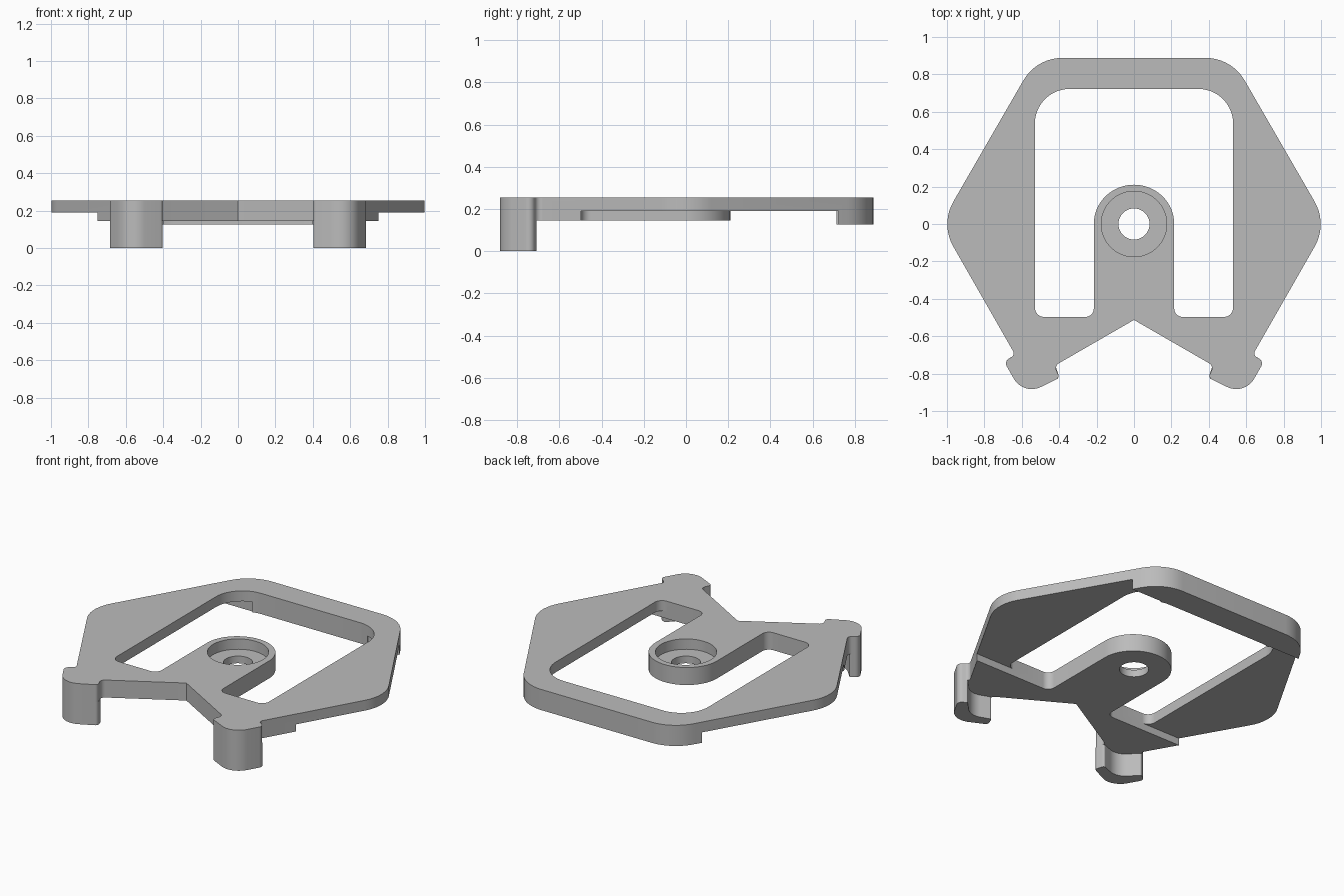
import bpy, bmesh, math
from mathutils import Vector

if "Cube" in bpy.data.objects:
    bpy.data.objects.remove(bpy.data.objects["Cube"])

GREY = (0.5, 0.5, 0.5, 1)
mat = bpy.data.materials.new("light grey")
mat.use_nodes = True
mat.diffuse_color = GREY
mat.node_tree.nodes["Principled BSDF"].inputs["Base Color"].default_value = GREY

TOP, PLATE, FRONT, BACK = 0.255, 0.19, 0.145, 0.125


def rounded(corners):
    """Replace each (x, y, radius) corner by a tangent arc."""
    out = []
    for i, (x, y, r) in enumerate(corners):
        p = Vector((x, y))
        a = (Vector(corners[i - 1][:2]) - p).normalized()
        b = (Vector(corners[(i + 1) % len(corners)][:2]) - p).normalized()
        if r == 0:
            out.append(p)
            continue
        half = a.angle(b) / 2
        centre = p + (a + b).normalized() * r / math.sin(half)
        start = p + a * r / math.tan(half) - centre
        end = p + b * r / math.tan(half) - centre
        turn = math.atan2(start.x * end.y - start.y * end.x, start.dot(end))
        steps = max(3, math.ceil(abs(turn) / math.radians(7)))
        for k in range(steps + 1):
            t = turn * k / steps
            c, s = math.cos(t), math.sin(t)
            out.append(centre + Vector((start.x * c - start.y * s, start.x * s + start.y * c)))
    return out


def prism(name, points, z0, z1):
    bm = bmesh.new()
    face = bm.faces.new([bm.verts.new((p[0], p[1], z0)) for p in points])
    ext = bmesh.ops.extrude_face_region(bm, geom=[face])["geom"]
    verts = [v for v in ext if isinstance(v, bmesh.types.BMVert)]
    bmesh.ops.translate(bm, verts=verts, vec=(0, 0, z1 - z0))
    bmesh.ops.recalc_face_normals(bm, faces=bm.faces)
    mesh = bpy.data.meshes.new(name)
    bm.to_mesh(mesh)
    bm.free()
    mesh.materials.append(mat)
    obj = bpy.data.objects.new(name, mesh)
    bpy.context.collection.objects.link(obj)
    return obj


def box(x0, x1, y0, y1, z0, z1):
    return prism("cutter", [(x0, y0), (x1, y0), (x1, y1), (x0, y1)], z0, z1)


def circle(r, n=64):
    return [(r * math.cos(math.tau * k / n), r * math.sin(math.tau * k / n)) for k in range(n)]


def mirror(half):
    return [(-c[0],) + tuple(c[1:]) for c in reversed(half)]


def activate(obj):
    bpy.ops.object.select_all(action="DESELECT")
    obj.select_set(True)
    bpy.context.view_layer.objects.active = obj


def cut(obj, cutter):
    mod = obj.modifiers.new("cut", "BOOLEAN")
    mod.operation = "DIFFERENCE"
    mod.solver = "EXACT"
    mod.object = cutter
    activate(obj)
    bpy.ops.object.modifier_apply(modifier=mod.name)
    bpy.data.objects.remove(cutter)


def smooth(obj):
    activate(obj)
    bpy.ops.object.shade_smooth_by_angle(angle=math.radians(30))


# Frame outline: rounded hexagon with two lobes and a notch at the front
lobe = [(0.695, -0.735, 0.03), (0.591, -0.917, 0.11), (0.398, -0.822, 0.02)]
side = [(0.522, 0.888, 0.24), (1.035, 0, 0.24), (0.635, -0.70, 0.025)] + lobe
side += [(0.425, -0.758, 0.03)]
outline = side + [(0, -0.513, 0)] + mirror(side)
frame = prism("frame", rounded(outline), BACK, TOP)

# Window around the central tongue
inner = [(0.53, 0.722, 0.185), (0.53, -0.497, 0.05), (0.215, -0.497, 0.045)]
arc = [(0.215 * math.cos(t), 0.21 * math.sin(t), 0)
       for t in (math.pi * k / 32 for k in range(33))]
window = inner + arc + mirror(inner)
cut(frame, prism("cutter", rounded(window), -1, 1))

# Stepped underside: thin side rails, mid-depth front and tongue, deep rear bar
cut(frame, box(-2, 2, -2, 0.5, -1, FRONT))
for s in (-1, 1):
    x0, x1 = sorted((0.4 * s, 2 * s))
    cut(frame, box(x0, x1, -0.497, 0.722, -1, PLATE))

# Counterbored hole in the tongue
cut(frame, prism("cutter", circle(0.175), PLATE, 1))
cut(frame, prism("cutter", circle(0.083), -1, 1))
smooth(frame)

# Crescent clip feet under the lobes
foot = lobe + [(0.418, -0.762, 0.012), (0.545, -0.81, 0.1), (0.645, -0.705, 0.01)]
for name, corners in (("left_foot", foot), ("right_foot", mirror(foot))):
    smooth(prism(name, rounded(corners), 0, FRONT))
